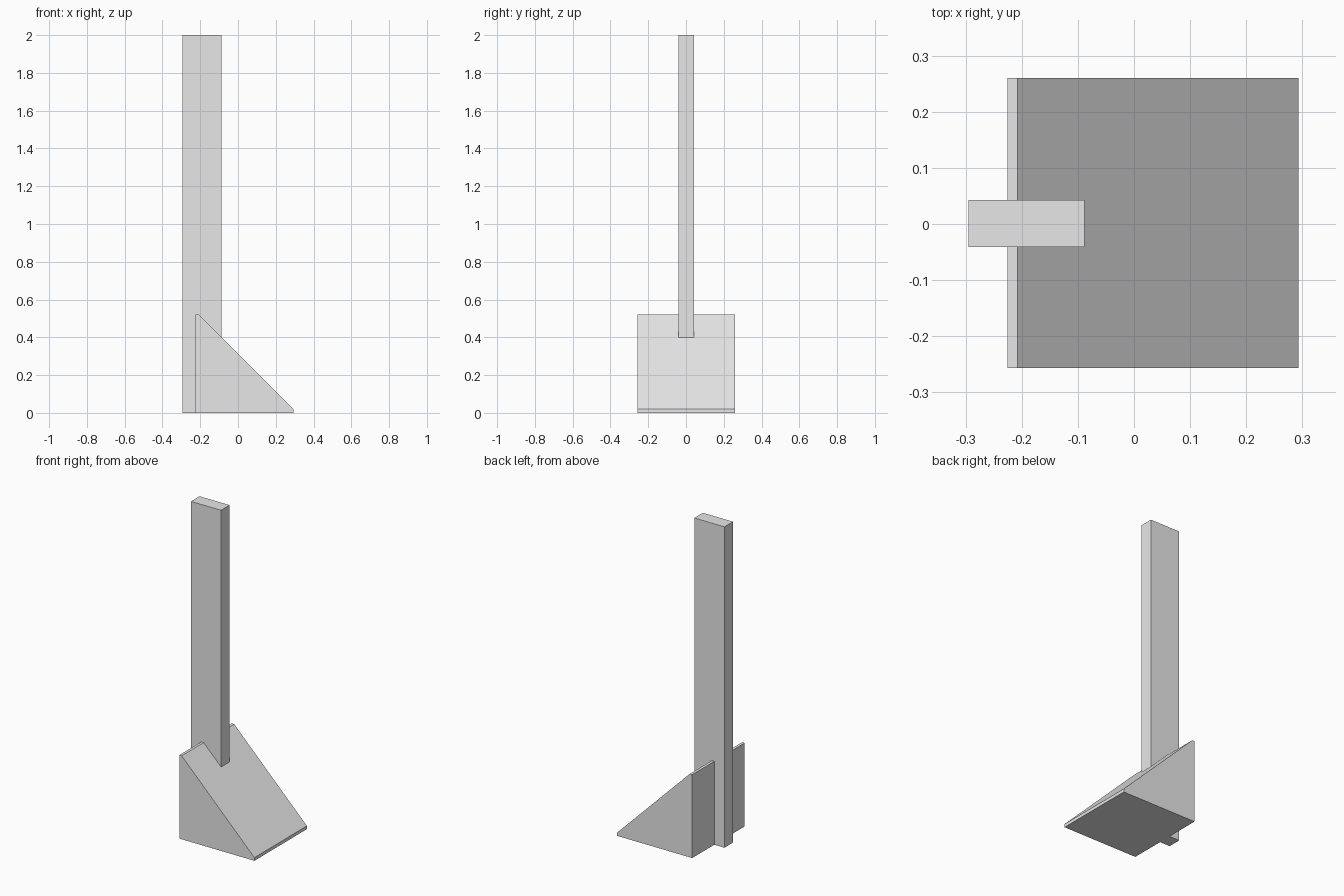
import bpy
import bmesh

cube = bpy.data.objects.get("Cube")
if cube:
    bpy.data.objects.remove(cube, do_unlink=True)

# Single plain grey
grey = bpy.data.materials.new("plain_grey")
grey.use_nodes = True
colour = (0.8, 0.8, 0.8, 1)
grey.diffuse_color = colour
grey.node_tree.nodes["Principled BSDF"].inputs["Base Color"].default_value = colour


def extrude_profile(name, profile, y_front, y_back):
    """Extrude an x-z outline along y into a solid."""
    bm = bmesh.new()
    face = bm.faces.new([bm.verts.new((x, y_front, z)) for x, z in profile])
    result = bmesh.ops.extrude_face_region(bm, geom=[face])
    moved = [v for v in result["geom"] if isinstance(v, bmesh.types.BMVert)]
    bmesh.ops.translate(bm, verts=moved, vec=(0, y_back - y_front, 0))
    bmesh.ops.recalc_face_normals(bm, faces=bm.faces)
    mesh = bpy.data.meshes.new(name)
    bm.to_mesh(mesh)
    bm.free()
    mesh.materials.append(grey)
    obj = bpy.data.objects.new(name, mesh)
    bpy.context.collection.objects.link(obj)
    return obj


# Sloped base with a thin toe and a narrow flat top
extrude_profile("wedge_base",
                [(-0.225, 0), (0.293, 0), (0.293, 0.02), (-0.208, 0.52), (-0.225, 0.52)],
                -0.257, 0.26)

# Upright post set into the back of the base
extrude_profile("upright_post",
                [(-0.295, 0), (-0.088, 0), (-0.088, 2), (-0.295, 2)],
                -0.041, 0.043)
